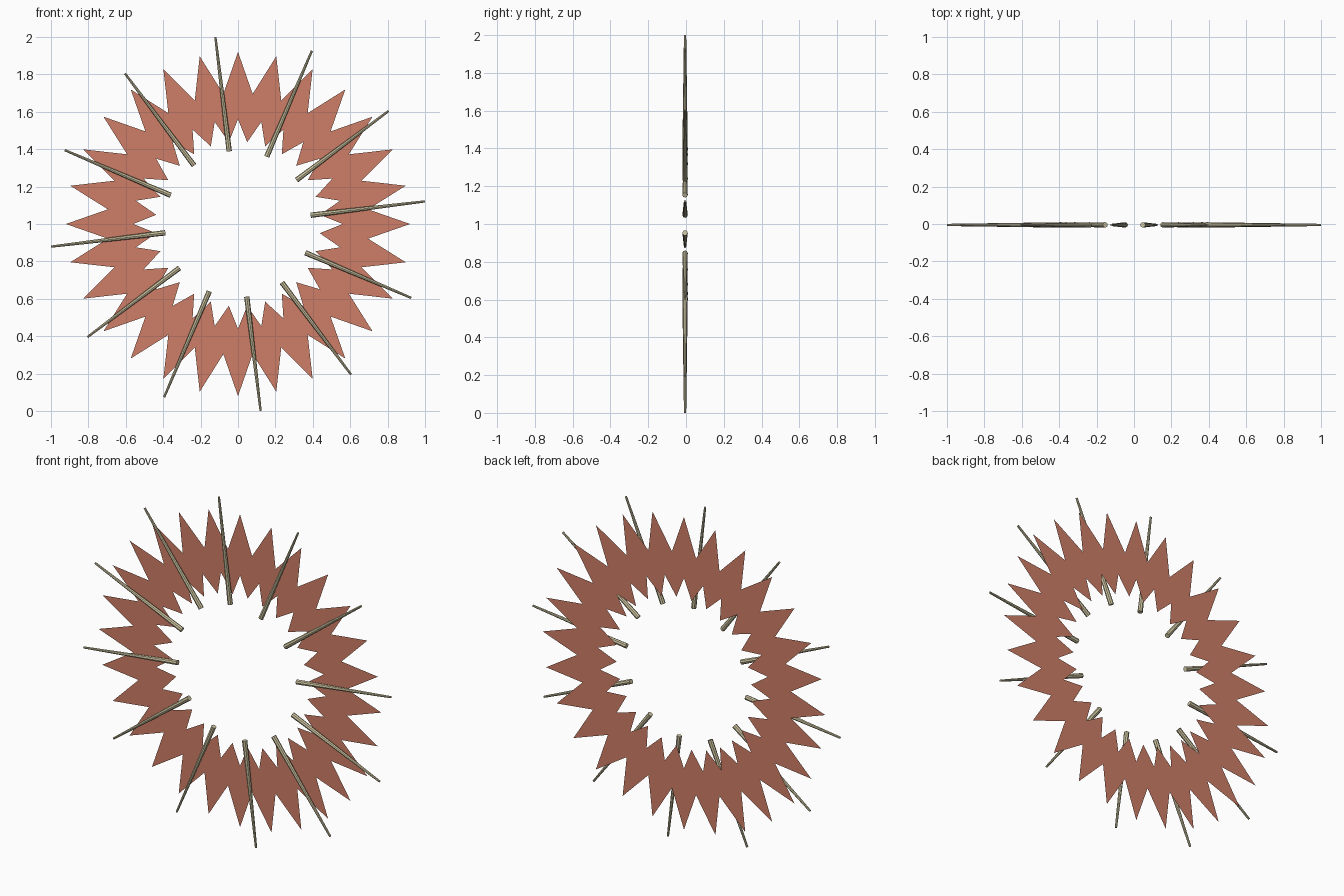
import bpy, bmesh
from math import sin, cos, pi, radians
from mathutils import Matrix

cube = bpy.data.objects.get("Cube")
if cube:
    bpy.data.objects.remove(cube, do_unlink=True)


def material(name, rgb):
    m = bpy.data.materials.new(name)
    m.use_nodes = True
    m.diffuse_color = (*rgb, 1)
    m.node_tree.nodes["Principled BSDF"].inputs["Base Color"].default_value = (*rgb, 1)
    return m


def add_object(name, bm, mat):
    mesh = bpy.data.meshes.new(name)
    bm.to_mesh(mesh)
    bm.free()
    mesh.materials.append(mat)
    obj = bpy.data.objects.new(name, mesh)
    bpy.context.collection.objects.link(obj)
    return obj


terracotta = material("terracotta", (0.62, 0.21, 0.135))
pale_wood = material("pale wood", (0.62, 0.56, 0.36))
CENTRE = 1.0

# Flat zigzag ring: spikes point outward, and inward half a step later
POINTS = 28
RING_Y = 0.019
bm = bmesh.new()
pairs = []
for i in range(POINTS * 2):
    a = pi / 2 + i * pi / POINTS
    inner, outer = (0.56, 0.92) if i % 2 == 0 else (0.44, 0.70)
    pairs.append([bm.verts.new((r * cos(a), RING_Y, CENTRE + r * sin(a)))
                  for r in (inner, outer)])
for (a0, a1), (b0, b1) in zip(pairs, pairs[1:] + pairs[:1]):
    bm.faces.new((a0, b0, b1, a1))
bmesh.ops.recalc_face_normals(bm, faces=bm.faces)
bm.normal_update()
if next(iter(bm.faces)).normal.y > 0:
    bmesh.ops.reverse_faces(bm, faces=bm.faces)
add_object("zigzag_ring", bm, terracotta)

# Tapered radial spokes lying against the front of the ring
SPOKES = 12
R_IN, R_OUT = 0.391, 1.007
for i in range(SPOKES):
    a = radians(6.9) + i * 2 * pi / SPOKES
    place = (Matrix.Translation((0, -0.005, CENTRE))
             @ Matrix.Rotation(pi / 2 - a, 4, 'Y')
             @ Matrix.Translation((0, 0, (R_IN + R_OUT) / 2)))
    bm = bmesh.new()
    bmesh.ops.create_cone(bm, cap_ends=True, segments=8, radius1=0.0145,
                          radius2=0.006, depth=R_OUT - R_IN, matrix=place)
    add_object(f"spoke_{i + 1}", bm, pale_wood)
